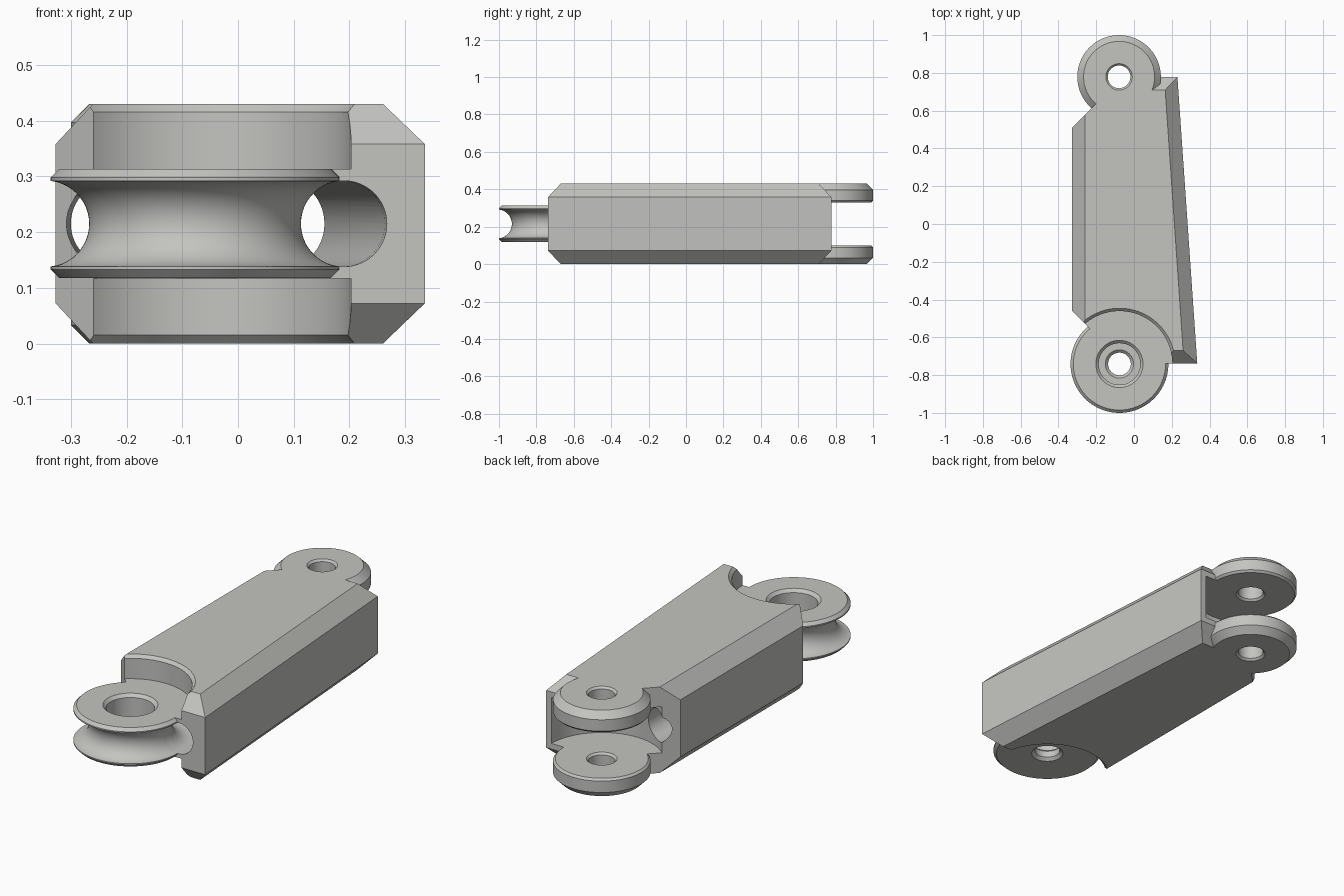
import bpy, bmesh, math
from mathutils import Vector

if "Cube" in bpy.data.objects:
    bpy.data.objects.remove(bpy.data.objects["Cube"])

H, MID, CHANNEL = 0.43, 0.215, 0.077
PULLEY = (-0.077, -0.741)
FORK = (-0.079, 0.779)

mat = bpy.data.materials.new("light_grey")
mat.diffuse_color = (0.55, 0.55, 0.53, 1)
mat.use_nodes = True
mat.node_tree.nodes["Principled BSDF"].inputs["Base Color"].default_value = mat.diffuse_color


def finish(bm, name):
    bmesh.ops.recalc_face_normals(bm, faces=bm.faces)
    me = bpy.data.meshes.new(name)
    bm.to_mesh(me)
    bm.free()
    me.materials.append(mat)
    ob = bpy.data.objects.new(name, me)
    bpy.context.collection.objects.link(ob)
    return ob


def lathe(name, centre, profile, seg=96, closed=False):
    """Revolve (radius, z) points about a vertical axis."""
    bm = bmesh.new()
    rings = []
    for i in range(seg):
        a = math.tau * i / seg
        rings.append([bm.verts.new((centre[0] + r * math.cos(a),
                                    centre[1] + r * math.sin(a), z)) for r, z in profile])
    n = len(profile)
    for i in range(seg):
        a, b = rings[i], rings[(i + 1) % seg]
        for j in range(n if closed else n - 1):
            k = (j + 1) % n
            bm.faces.new((a[j], b[j], b[k], a[k]))
    if not closed:
        bm.faces.new([r[0] for r in rings])
        bm.faces.new([r[-1] for r in rings])
    return finish(bm, name)


def rod(name, start, end, radius):
    """Horizontal cylinder between two (x, y) points at mid height."""
    a, b = Vector((*start, MID)), Vector((*end, MID))
    bm = bmesh.new()
    bmesh.ops.create_cone(bm, cap_ends=True, segments=64, radius1=radius,
                          radius2=radius, depth=(b - a).length)
    rot = (b - a).to_track_quat('Z', 'Y').to_matrix()
    for v in bm.verts:
        v.co = rot @ v.co + (a + b) / 2
    return finish(bm, name)


def combine(target, tool, op):
    """Apply a boolean and discard the tool."""
    m = target.modifiers.new("bool", 'BOOLEAN')
    m.operation, m.object, m.solver = op, tool, 'EXACT'
    bpy.context.view_layer.objects.active = target
    bpy.ops.object.modifier_apply(modifier=m.name)
    bpy.data.objects.remove(tool)


def flip(profile):
    return [(r, H - z) for r, z in profile]


# Tapered bar with chamfered long edges
outer = [(-0.327, -0.738), (0.335, -0.738), (0.23, 0.777), (-0.327, 0.777)]
inner = [(-0.26, -0.67), (0.26, -0.67), (0.165, 0.71), (-0.26, 0.71)]
bm = bmesh.new()
levels = [[bm.verts.new((x, y, z)) for x, y in pts]
          for pts, z in ((inner, 0), (outer, 0.072), (outer, H - 0.072), (inner, H))]
for lo, hi in zip(levels, levels[1:]):
    for i in range(4):
        j = (i + 1) % 4
        bm.faces.new((lo[i], lo[j], hi[j], hi[i]))
bm.faces.new(levels[0])
bm.faces.new(levels[-1])

# Diagonal cuts across the two left corners
for point, normal in (((-0.327, -0.46, 0), (-1, -1, 0)), ((-0.327, 0.512, 0), (-1, 1, 0))):
    geom = bm.verts[:] + bm.edges[:] + bm.faces[:]
    cut = bmesh.ops.bisect_plane(bm, geom=geom, plane_co=point, plane_no=normal,
                                 clear_outer=True)
    edges = [e for e in cut["geom_cut"] if isinstance(e, bmesh.types.BMEdge)]
    bmesh.ops.edgeloop_fill(bm, edges=edges)
arm = finish(bm, "link_arm")

# Curved recesses above and below the pulley, and the slot between the fork lugs
recess = [(0.28, 0.313), (0.28, 0.415), (0.315, 0.45)]
combine(arm, lathe("recess_top", PULLEY, recess), 'DIFFERENCE')
combine(arm, lathe("recess_bottom", PULLEY, flip(recess)), 'DIFFERENCE')
combine(arm, lathe("fork_slot", FORK, [(0.28, 0.1), (0.28, H - 0.1)]), 'DIFFERENCE')

# Pulley disc and the two fork lugs
combine(arm, lathe("pulley", PULLEY, [(0.244, 0.118), (0.259, 0.133),
                                      (0.259, 0.298), (0.244, 0.313)]), 'UNION')
lug = [(0.188, 0), (0.221, 0.033), (0.221, 0.09), (0.211, 0.1)]
combine(arm, lathe("lug_bottom", FORK, lug), 'UNION')
combine(arm, lathe("lug_top", FORK, flip(lug)), 'UNION')

# Cable groove round the pulley and the two cable channels through the arm
ring = [(0.267 + CHANNEL * math.cos(math.tau * i / 48),
         MID + CHANNEL * math.sin(math.tau * i / 48)) for i in range(48)]
combine(arm, lathe("groove", PULLEY, ring, 128, True), 'DIFFERENCE')
combine(arm, rod("channel_right", (0.19, -0.742), (0.065, 0.78), CHANNEL), 'DIFFERENCE')
combine(arm, rod("channel_left", (-0.231, -0.53), (-0.221, 0.78), CHANNEL), 'DIFFERENCE')

# Stepped pulley bore and chamfered lug bores
combine(arm, lathe("pulley_bore", PULLEY,
                   [(0.085, 0.108), (0.06, 0.133), (0.06, 0.165), (0.075, 0.18),
                    (0.11, 0.18), (0.11, 0.298), (0.135, 0.323)], 64), 'DIFFERENCE')
bore = [(0.08, -0.01), (0.06, 0.01), (0.06, 0.09), (0.08, 0.11)]
combine(arm, lathe("lug_bore_bottom", FORK, bore, 64), 'DIFFERENCE')
combine(arm, lathe("lug_bore_top", FORK, flip(bore), 64), 'DIFFERENCE')

arm.select_set(True)
bpy.context.view_layer.objects.active = arm
bpy.ops.object.shade_smooth_by_angle(angle=math.radians(25))
